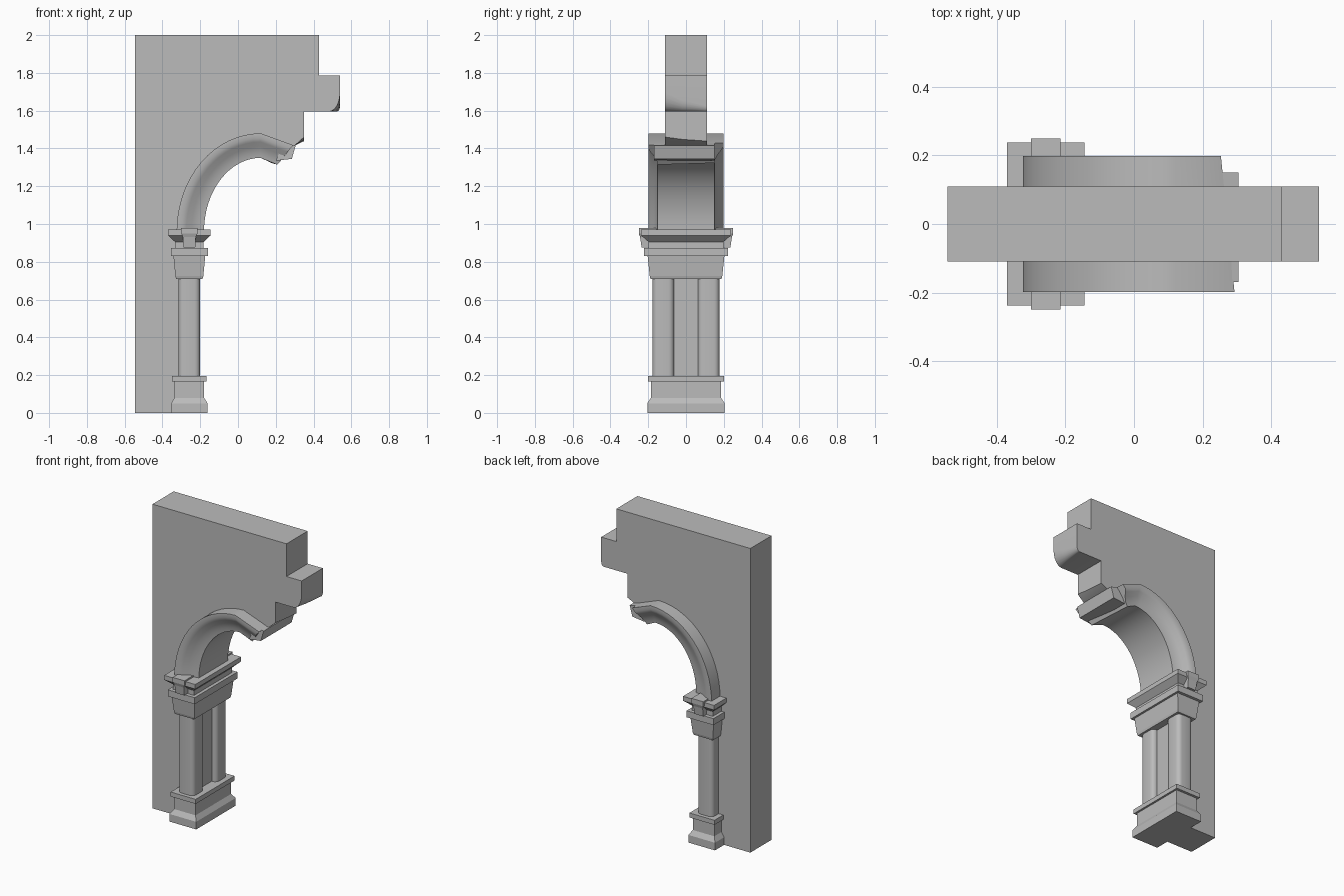
import bpy, bmesh, math

cube = bpy.data.objects.get("Cube")
if cube:
    bpy.data.objects.remove(cube, do_unlink=True)

stone = bpy.data.materials.new("grey stone")
stone.use_nodes = True
GREY = (0.5, 0.5, 0.5, 1)
stone.diffuse_color = GREY
stone.node_tree.nodes["Principled BSDF"].inputs["Base Color"].default_value = GREY


def loft(name, rings, smooth=None):
    """Skin a list of equal-length point rings and cap both ends."""
    bm = bmesh.new()
    loops = [[bm.verts.new(p) for p in ring] for ring in rings]
    n = len(loops[0])
    for a, b in zip(loops, loops[1:]):
        for i in range(n):
            j = (i + 1) % n
            bm.faces.new((a[i], a[j], b[j], b[i]))
    bm.faces.new(loops[0])
    bm.faces.new(loops[-1])
    bmesh.ops.recalc_face_normals(bm, faces=bm.faces)
    mesh = bpy.data.meshes.new(name)
    bm.to_mesh(mesh)
    bm.free()
    mesh.materials.append(stone)
    obj = bpy.data.objects.new(name, mesh)
    bpy.context.collection.objects.link(obj)
    if smooth:
        bpy.ops.object.select_all(action='DESELECT')
        obj.select_set(True)
        bpy.context.view_layer.objects.active = obj
        bpy.ops.object.shade_smooth_by_angle(angle=math.radians(smooth))
    return obj


def moulding(name, tiers, cx=-0.2575, cy=0.0):
    """Stack of rectangles: height, half width, half depth."""
    return loft(name, [[(cx - w, cy - d, z), (cx + w, cy - d, z),
                        (cx + w, cy + d, z), (cx - w, cy + d, z)]
                       for z, w, d in tiers])


# Arch geometry: quarter ellipses about one centre
CX, CZ = 0.12, 0.96


def arch_point(t, s):
    """Point at angle t, with s = 0 on the soffit and 1 on the outer edge."""
    return (CX - (0.30 + 0.145 * s) * math.cos(t),
            CZ + (0.39 + 0.13 * s) * math.sin(t))


STEPS = 16
angles = [math.pi / 2 * i / STEPS for i in range(STEPS + 1)]


# Wall slab with stepped corbel, its nose rounded more on the front
def wall_ring(y, cut):
    ring = [(-0.545, 0), (-0.545, 2), (0.43, 2), (0.43, 1.785), (0.54, 1.785)]
    for i in range(7):
        a = math.pi / 2 * i / 6
        ring.append((0.54 - 0.6 * cut * (1 - math.cos(a)),
                     1.595 + cut * (1 - math.sin(a))))
    ring += [(0.35, 1.595), (0.35, 1.43 + 0.3 * cut), (0.3, 1.415), (0.24, 1.40)]
    ring += [arch_point(t, 0.5) for t in reversed(angles)]
    ring += [(-0.25, 0)]
    return [(x, y, z) for x, z in ring]


loft("wall_slab", [wall_ring(-0.11, 0.10), wall_ring(-0.02, 0.06),
                   wall_ring(0.11, 0.03)], smooth=30)

# Arch band: chamfered section swept up the curve and down to a cusp
half = [(0, 0.15), (0.2, 0.155), (0.45, 0.17), (0.65, 0.188), (0.8, 0.198), (1, 0.198)]
section = half + [(s, -y) for s, y in reversed(half)]
rings = []
for t in angles:
    rings.append([(x, y, z) for s, y in section for x, z in [arch_point(t, s)]])
tip = []
for s, y in section:
    skew = -0.1 * y - 0.3 * (abs(y) - 0.11)
    tip.append((0.205 + 0.095 * s + skew, y, 1.315 + 0.10 * s - 0.3 * skew))
rings.append(tip)
loft("arch_band", rings, smooth=30)

# Raised fillet at the cusp end
loft("cusp_fillet", [[(x, y, z) for x, z in
                      ((0.20, 1.335), (0.285, 1.345), (0.305, 1.415), (0.24, 1.43))]
                     for y in (-0.17, 0.15)])

# Pedestal and capital
moulding("pedestal", [(0, .097, .205), (.05, .097, .205), (.08, .078, .185),
                      (.165, .078, .185), (.165, .091, .202), (.195, .091, .202)])
moulding("capital", [(.71, .070, .188), (.725, .074, .192), (.83, .084, .203),
                     (.83, .098, .222), (.873, .098, .222), (.873, .076, .198),
                     (.905, .076, .198), (.94, .113, .238), (.97, .113, .238)])

# Paired shafts with rounded corners, and the recessed panel between them
for side, label in ((-1, "front"), (1, "back")):
    outline = []
    for k, (sx, sy) in enumerate(((1, 1), (-1, 1), (-1, -1), (1, -1))):
        for i in range(5):
            a = math.pi / 2 * (k + i / 4)
            outline.append((-0.258 + sx * 0.029 + 0.028 * math.cos(a),
                            side * 0.12 + sy * 0.029 + 0.028 * math.sin(a)))
    loft(label + "_shaft", [[(x, y, z) for x, y in outline] for z in (0.19, 0.715)], smooth=40)
    # Tapered key block on the capital
    rings = [[(-0.2575 - w, side * 0.15, z), (-0.2575 + w, side * 0.15, z),
              (-0.2575 + w, side * d, z), (-0.2575 - w, side * d, z)]
             for z, w, d in ((.875, .031, .235), (.93, .034, .243),
                             (.95, .043, .25), (.98, .043, .25))]
    loft(label + "_key_block", rings)
moulding("recessed_panel", [(.19, .03, .08), (.715, .03, .08)], cx=-0.265)
